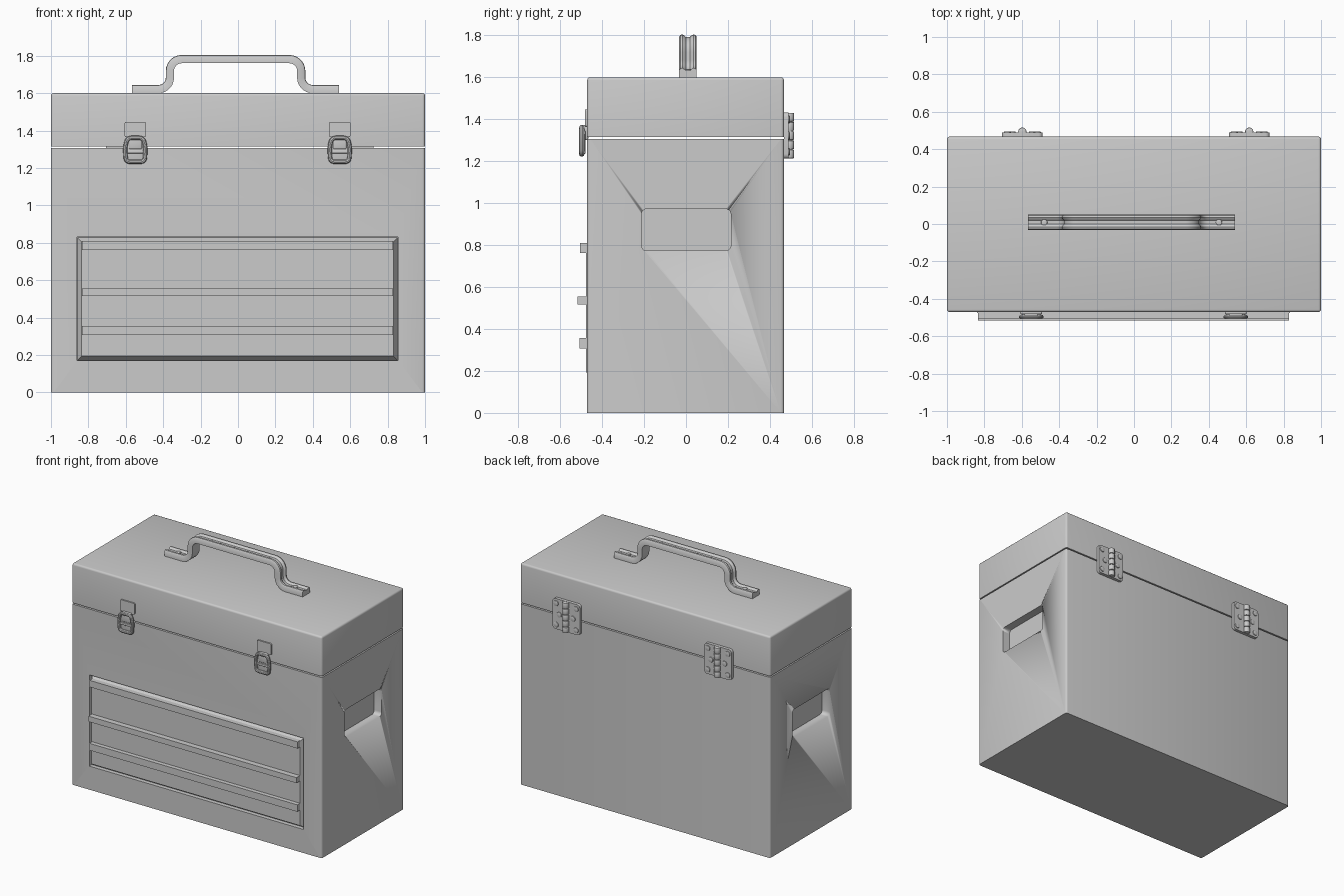
import bpy, bmesh, math
from mathutils import Vector

if "Cube" in bpy.data.objects:
    bpy.data.objects.remove(bpy.data.objects["Cube"])


def add_mesh(name, bm, smooth=True):
    bmesh.ops.recalc_face_normals(bm, faces=bm.faces)
    me = bpy.data.meshes.new(name)
    bm.to_mesh(me)
    bm.free()
    ob = bpy.data.objects.new(name, me)
    bpy.context.collection.objects.link(ob)
    if smooth:
        bpy.ops.object.select_all(action='DESELECT')
        ob.select_set(True)
        bpy.context.view_layer.objects.active = ob
        bpy.ops.object.shade_smooth_by_angle(angle=math.radians(35))
    return ob


def box(name, x, y, z, bevel=0, axis=None, extra=None, seg=3):
    """Box from (min, max) ranges; bevels edges along one axis (or all), plus extra edges."""
    bm = bmesh.new()
    bmesh.ops.create_cube(bm, size=1)
    for v in bm.verts:
        v.co = Vector([r[0] if c < 0 else r[1] for c, r in zip(v.co, (x, y, z))])
    if bevel:
        def pick(e):
            d = e.verts[0].co - e.verts[1].co
            return axis is None or abs(d[axis]) > 1e-5 or bool(extra and extra(e))
        bmesh.ops.bevel(bm, geom=[e for e in bm.edges if pick(e)], offset=bevel,
                        segments=seg, profile=0.5, affect='EDGES')
    return add_mesh(name, bm)


def cut(ob, cutter):
    m = ob.modifiers.new("cut", 'BOOLEAN')
    m.operation, m.object, m.solver = 'DIFFERENCE', cutter, 'EXACT'
    bpy.context.view_layer.objects.active = ob
    bpy.ops.object.modifier_apply(modifier=m.name)
    bpy.data.objects.remove(cutter)


def disc(name, loc, r, h, axis, bevel=0.0, n=20):
    """Short cylinder along an axis with softened rims."""
    bm = bmesh.new()
    bmesh.ops.create_cone(bm, cap_ends=True, segments=n, radius1=r, radius2=r, depth=h)
    if bevel:
        rims = [e for e in bm.edges if abs(e.verts[0].co.z - e.verts[1].co.z) < 1e-6]
        bmesh.ops.bevel(bm, geom=rims, offset=bevel, segments=2, profile=0.5, affect='EDGES')
    for v in bm.verts:
        if axis == 'Y':
            v.co = Vector((v.co.x, -v.co.z, v.co.y))
        v.co += Vector(loc)
    return add_mesh(name, bm)


def fillet(pts, r, closed=False, n=7):
    """Round the corners of a 2D polyline."""
    out = []
    for i, p in enumerate(pts):
        p = Vector(p)
        if not closed and i in (0, len(pts) - 1):
            out.append(p)
            continue
        a = p + (Vector(pts[i - 1]) - p).normalized() * r
        b = p + (Vector(pts[(i + 1) % len(pts)]) - p).normalized() * r
        c = a + b - p
        for k in range(n + 1):
            t = k / n * math.pi / 2
            out.append(c + (a - c) * math.cos(t) + (b - c) * math.sin(t))
    return out


def sweep(name, path, section, origin, closed=False):
    """Sweep a (y, normal) section along an x-z path."""
    bm = bmesh.new()
    rings, n, m = [], len(path), len(section)
    for i, p in enumerate(path):
        a = path[i - 1] if closed or i else p
        b = path[(i + 1) % n] if closed or i < n - 1 else p
        t = (b - a).normalized()
        rings.append([bm.verts.new((origin[0] + p.x - t.y * h, origin[1] + w,
                                    origin[2] + p.y + t.x * h)) for w, h in section])
    for i in range(n if closed else n - 1):
        r, s = rings[i], rings[(i + 1) % n]
        for j in range(m):
            k = (j + 1) % m
            bm.faces.new((r[j], r[k], s[k], s[j]))
    if not closed:
        bm.faces.new(rings[0])
        bm.faces.new(rings[-1])
    return add_mesh(name, bm)


F, B = -0.471, 0.467          # front and back of the case

# Case body and lid, separated by a thin gap
body = box("case_body", (-1, 1), (F, B), (0, 1.306), 0.014, 2)
lid = box("lid", (-1, 1), (F, B), (1.315, 1.6), 0.014, 2,
          lambda e: all(v.co.z > 1.59 for v in e.verts))

# Grip recesses in both ends
for s in (-1, 1):
    xs = sorted((s * 0.94, s * 1.1))
    cut(body, box("cutter", xs, (-0.212, 0.214), (0.773, 0.972), 0.025, 0, seg=5))

# Drawer opening with a chamfered drawer front inside it
cut(body, box("cutter", (-0.86, 0.855), (-0.6, F + 0.03), (0.17, 0.83)))
bm = bmesh.new()
bmesh.ops.create_cube(bm, size=1)
for v in bm.verts:
    inset = 0.024 if v.co.y < 0 else 0
    v.co = Vector((math.copysign(0.8575 - inset, v.co.x) - 0.0025,
                   -0.477 if v.co.y < 0 else F + 0.032,
                   math.copysign(0.33 - inset, v.co.z) + 0.5))
add_mesh("drawer_front", bm, False)

# Drawer pull bars
for i, (z0, z1, y) in enumerate(((0.762, 0.81, -0.505), (0.516, 0.556, -0.517),
                                 (0.306, 0.356, -0.508))):
    box(f"drawer_pull_{i + 1}", (-0.834, 0.83), (y, -0.47), (z0, z1))

# Carry handle: grooved bar bent over the lid
half = [(0.042, -0.021), (0.042, 0.012), (0.036, 0.021), (0.026, 0.023), (0.017, 0.018),
        (0.01, 0.011)]
section = half + [(-w, h) for w, h in reversed(half)]
corners = [(-0.553, 1.621), (-0.35, 1.621), (-0.35, 1.781),
           (0.35, 1.781), (0.35, 1.621), (0.553, 1.621)]
sweep("carry_handle", fillet(corners, 0.062), section, (-0.013, 0.009, 0))
for s in (-1, 1):
    disc("handle_screw", (-0.013 + s * 0.467, 0.009, 1.629), 0.017, 0.02, 'Z', 0.005)

# Front draw latches
tube = [(0.012 * math.cos(a * math.pi / 5), 0.012 * math.sin(a * math.pi / 5))
        for a in range(10)]
for x in (-0.549, 0.544):
    box("latch_plate", (x - 0.057, x + 0.057), (-0.481, F + 0.005), (1.365, 1.447), 0.008, 1)
    box("latch_tongue", (x - 0.036, x + 0.036), (-0.496, F + 0.005), (1.3, 1.372), 0.008)
    box("latch_lever", (x - 0.05, x + 0.05), (-0.492, -0.478), (1.235, 1.345), 0.006)
    box("latch_bar", (x - 0.05, x + 0.05), (-0.501, -0.48), (1.278, 1.294), 0.004)
    loop = [(-0.05, 1.233), (0.05, 1.233), (0.055, 1.31), (0.042, 1.361),
            (-0.042, 1.361), (-0.055, 1.31)]
    sweep("latch_loop", fillet(loop, 0.02, True, 5), tube, (x, -0.497, 0), True)

# Back hinges: plate, five-knuckle barrel and screws
for x in (-0.597, 0.616):
    box("hinge_plate", (x - 0.109, x + 0.109), (B, 0.489), (1.212, 1.432), 0.022, 1, seg=4)
    for k in range(5):
        disc("hinge_knuckle", (x, 0.494, 1.234 + k * 0.044), 0.022, 0.041, 'Z', 0.004)
    disc("hinge_pin", (x, 0.494, 1.322), 0.014, 0.2, 'Z')
    for s in (-1, 1):
        for dx, dz in ((0.08, -0.077), (0.055, 0), (0.08, 0.077)):
            disc("hinge_screw", (x + s * dx, 0.489, 1.322 + dz), 0.019, 0.012, 'Y', 0.004)
